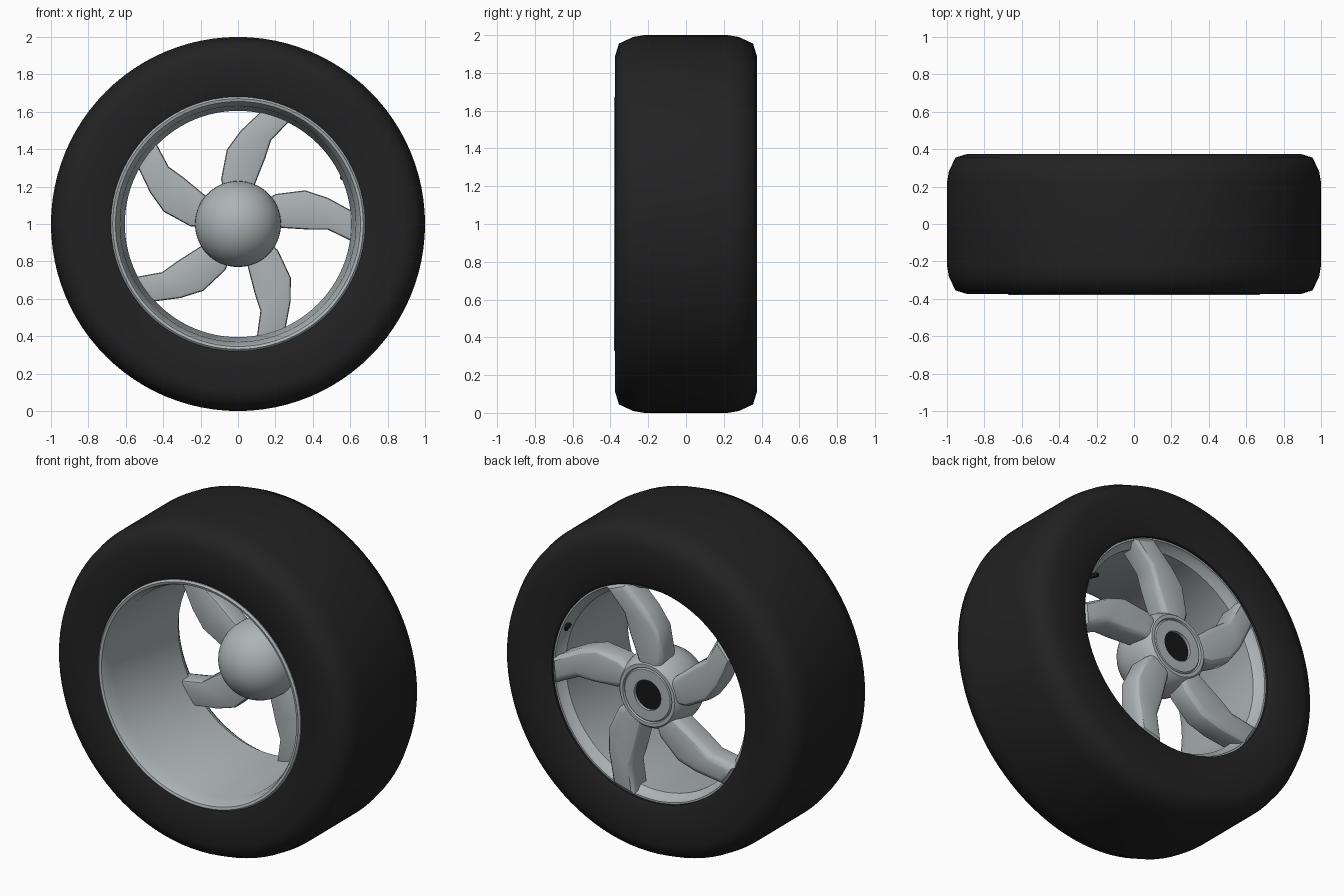
import bpy, bmesh
from math import sin, cos, pi, radians
from mathutils import Matrix, Vector

cube = bpy.data.objects.get("Cube")
if cube:
    bpy.data.objects.remove(cube, do_unlink=True)

AXLE = Vector((0, 0, 1))


def material(name, rgb):
    m = bpy.data.materials.new(name)
    m.use_nodes = True
    colour = (*rgb, 1)
    m.diffuse_color = colour
    m.node_tree.nodes["Principled BSDF"].inputs["Base Color"].default_value = colour
    return m


rubber = material("black_rubber", (0.016, 0.016, 0.016))
alloy = material("grey_alloy", (0.42, 0.46, 0.47))
dark = material("dark_bore", (0.008, 0.008, 0.008))


def finish(bm, name, mat, angle=35):
    bmesh.ops.recalc_face_normals(bm, faces=bm.faces)
    mesh = bpy.data.meshes.new(name)
    bm.to_mesh(mesh)
    bm.free()
    mesh.materials.append(mat)
    ob = bpy.data.objects.new(name, mesh)
    bpy.context.collection.objects.link(ob)
    ob.location = AXLE
    bpy.ops.object.select_all(action='DESELECT')
    ob.select_set(True)
    bpy.context.view_layer.objects.active = ob
    bpy.ops.object.shade_smooth_by_angle(angle=radians(angle))
    return ob


def lathe(name, profile, mat, closed=True, steps=96, angle=35):
    """Spin (radius, y) points around the wheel axle."""
    bm = bmesh.new()
    vs = [bm.verts.new((r, y, 0)) for r, y in profile]
    pairs = list(zip(vs, vs[1:]))
    if closed:
        pairs.append((vs[-1], vs[0]))
    es = [bm.edges.new(p) for p in pairs]
    bmesh.ops.spin(bm, geom=vs + es, cent=(0, 0, 0), axis=(0, 1, 0),
                   angle=2 * pi, steps=steps, use_duplicate=False)
    bmesh.ops.remove_doubles(bm, verts=bm.verts, dist=0.0002)
    return finish(bm, name, mat, angle)


# Tyre: flat tread, rounded shoulders, flat sidewalls
shoulder = [(1.0, 0.22), (0.99, 0.28), (0.955, 0.355), (0.89, 0.375)]
lathe("tyre",
      [(0.67, -0.36), (0.70, -0.373)]
      + [(r, -y) for r, y in reversed(shoulder)]
      + shoulder
      + [(0.67, 0.373), (0.65, 0.36), (0.65, 0.30), (0.70, 0.0)],
      rubber, angle=50)

# Rim barrel: rolled front lip, tapering to a waist, flaring at the back
lathe("rim_barrel",
      [(0.68, -0.35), (0.68, -0.37), (0.67, -0.38), (0.655, -0.375),
       (0.645, -0.355), (0.64, -0.33), (0.63, -0.30), (0.605, 0.29),
       (0.635, 0.325), (0.64, 0.345), (0.655, 0.345), (0.66, 0.28)],
      alloy)

# Hub: front dome, straight waist, back flange with a ring groove and bore
dome = [(0.23 * sin(a), 0.21 - 0.23 * cos(a))
        for a in (i * pi / 24 for i in range(13))]
lathe("hub",
      dome + [(0.23, 0.26), (0.217, 0.32), (0.20, 0.355), (0.185, 0.372),
              (0.165, 0.372), (0.16, 0.362), (0.153, 0.37), (0.09, 0.37),
              (0.09, 0.345), (0, 0.345)],
      alloy, closed=False, steps=64)
lathe("hub_bore", [(0, 0.346), (0.09, 0.346), (0.09, 0.352), (0, 0.352)],
      dark, closed=False, steps=48)

# Five swept spokes: leading and trailing edges joined as a strip
leading = [(0.12, 0.11), (0.20, 0.16), (0.36, 0.18), (0.48, 0.14), (0.655, 0.045)]
trailing = [(0.13, -0.01), (0.22, -0.02), (0.38, -0.03), (0.48, -0.03), (0.645, -0.11)]
for i in range(5):
    bm = bmesh.new()
    rows = [[bm.verts.new((x, 0.225, z)) for x, z in side] for side in (leading, trailing)]
    for k in range(len(leading) - 1):
        bm.faces.new((rows[0][k], rows[0][k + 1], rows[1][k + 1], rows[1][k]))
    out = bmesh.ops.extrude_face_region(bm, geom=bm.faces[:])
    moved = [v for v in out["geom"] if isinstance(v, bmesh.types.BMVert)]
    bmesh.ops.translate(bm, verts=moved, vec=(0, 0.14, 0))
    bmesh.ops.recalc_face_normals(bm, faces=bm.faces)
    # Round the long outer edges, more strongly at the back
    for back, width in ((False, 0.015), (True, 0.04)):
        y_edge = 0.365 if back else 0.225
        rim = [e for e in bm.edges if e.calc_face_angle(0) > 1
               and all(abs(v.co.y - y_edge) < 0.001 for v in e.verts)]
        bmesh.ops.bevel(bm, geom=rim, offset=width, segments=3 if back else 2,
                        profile=0.5, affect='EDGES', clamp_overlap=True)
    bm.transform(Matrix.Rotation(-2 * pi * i / 5, 4, 'Y'))
    finish(bm, f"spoke_{i + 1}", alloy, 30)

# Valve stem poking out of the back flare
bm = bmesh.new()
bmesh.ops.create_cone(bm, cap_ends=True, segments=12, radius1=0.018,
                      radius2=0.012, depth=0.07)
lean = Vector((-0.4, 1, 0)).to_track_quat('Z', 'Y').to_matrix().to_4x4()
bm.transform(Matrix.Rotation(radians(-24), 4, 'Y')
             @ Matrix.Translation((0.622, 0.325, 0)) @ lean)
finish(bm, "valve_stem", dark)
